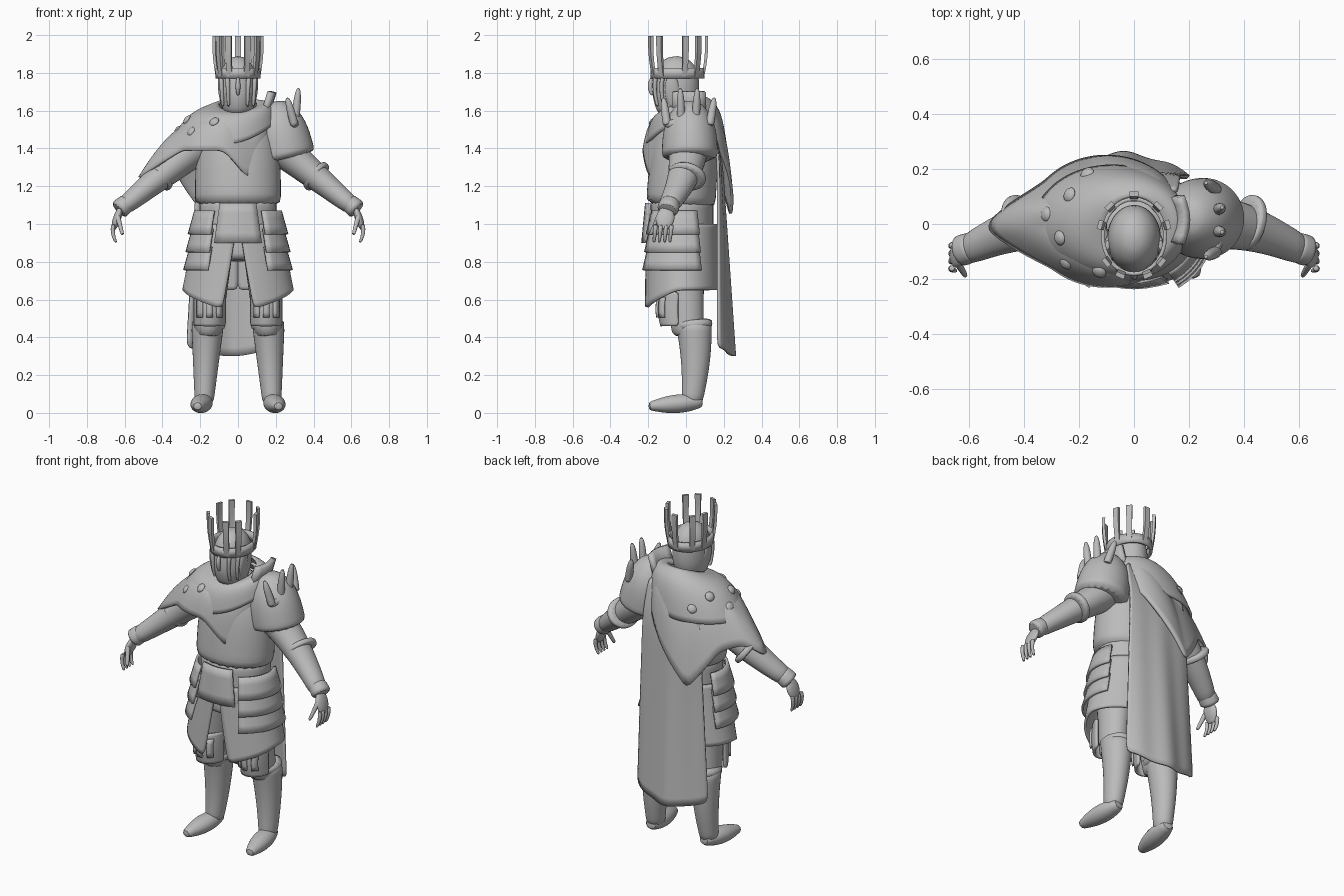
import bpy, bmesh
from math import sin, cos, pi, radians
from mathutils import Vector

cube = bpy.data.objects.get("Cube")
if cube:
    bpy.data.objects.remove(cube, do_unlink=True)

tone = (.5, .5, .5, 1)
grey = bpy.data.materials.new("plain_grey")
grey.use_nodes = True
grey.diffuse_color = tone
grey.node_tree.nodes["Principled BSDF"].inputs["Base Color"].default_value = tone
ALONG_Y, UP = Vector((0, 1, 0)), Vector((0, 0, 1))


def sheet(name, surface, columns, rows, thick=.014, capped=False, mirror=False, smooth=True):
    """Surface over u and v from nought to one; seams are welded."""
    bm = bmesh.new()
    grid = [[bm.verts.new(surface(i / columns, j / rows)) for i in range(columns + 1)]
            for j in range(rows + 1)]
    for low, high in zip(grid, grid[1:]):
        for i in range(columns):
            bm.faces.new((low[i], low[i + 1], high[i + 1], high[i]))
    bmesh.ops.remove_doubles(bm, verts=bm.verts, dist=.0001)
    if capped:
        bmesh.ops.holes_fill(bm, edges=bm.edges, sides=0)
    bmesh.ops.recalc_face_normals(bm, faces=bm.faces)
    mesh = bpy.data.meshes.new(name)
    bm.to_mesh(mesh)
    bm.free()
    mesh.materials.append(grey)
    part = bpy.data.objects.new(name, mesh)
    bpy.context.collection.objects.link(part)
    if mirror:
        part.modifiers.new("mirror", 'MIRROR').use_mirror_merge = False
    if smooth:
        part.modifiers.new("rounding", 'SUBSURF').levels = 1
    if not capped:
        solid = part.modifiers.new("thickness", 'SOLIDIFY')
        solid.thickness, solid.offset = thick, 0
    bpy.ops.object.select_all(action='DESELECT')
    part.select_set(True)
    bpy.context.view_layer.objects.active = part
    bpy.ops.object.shade_smooth_by_angle(angle=radians(50))


def limb(name, start, end, wide, deep, profile, bow=(0, 0, 0), side=ALONG_Y,
         sides=16, steps=8, turn=0, **options):
    """Closed tube whose thickness follows a profile along its length."""
    start, end, bow = Vector(start), Vector(end), Vector(bow)
    across = (end - start).cross(side).normalized()
    other = (end - start).cross(across).normalized()

    def surface(u, v):
        angle = 2 * pi * u + turn
        ring = across * wide * cos(angle) + other * deep * sin(angle)
        return start.lerp(end, v) + bow * sin(pi * v) + ring * profile(v)
    sheet(name, surface, sides, steps, capped=True, **options)


def taper(last):
    return lambda t: 1 + (last - 1) * t


def dome(power):
    return lambda t: max(.1, 1 - t ** power) ** .5


def bulb(t):
    return max(.2, sin(pi * t)) ** .4


def around(degrees, rx, ry, z, cx=0, cy=-.02):
    """Point on an ellipse, zero degrees facing front."""
    a = radians(degrees)
    return Vector((cx + rx * sin(a), cy - ry * cos(a), z))


# Breastplate and hips
limb("breastplate", (0, -.03, 1.08), (0, .01, 1.63), .23, .185, dome(4), sides=24)
limb("hips", (0, -.02, 1.14), (0, -.02, .8), .21, .17, taper(1))


# Split cloth skirt, layered hip plates and front plate
def skirt(u, v):
    opening = 2 + 15 * v
    hem = .55 + .1 * min(1, u * 2.5)
    return around(opening + (180 - opening) * u, .22 + .07 * v, .18 + .02 * v, 1 + (hem - 1) * v)


sheet("cloth_skirt", skirt, 16, 8, mirror=True)
for layer in range(3):
    def hip_plate(u, v):
        flare = .012 * layer + .035 * v
        return around(34 + 80 * u, .225 + flare, .19 + flare, 1.07 - .095 * layer - .125 * v)
    sheet("hip_plate", hip_plate, 10, 3, mirror=True, smooth=False)


def front_plate(u, v):
    return Vector(((u - .5) * (.19 + .06 * v), -.19 - .02 * v - .02 * sin(pi * u), 1.11 - .21 * v))


sheet("front_plate", front_plate, 6, 4, smooth=False)

# Legs, boots and knee guards
limb("thigh", (.12, -.02, .9), (.16, .01, .4), .1, .12, taper(.7), mirror=True)
limb("greave", (.16, .04, .49), (.18, .03, .04), .09, .1, taper(.55), bow=(0, .015, 0), mirror=True)
limb("greave_rim", (.155, .035, .5), (.155, .04, .43), .095, .11, taper(.9), steps=2, mirror=True)
limb("boot", (.175, .09, .06), (.215, -.2, .035), .066, .057, lambda t: bulb(t) * taper(.75)(t),
     side=UP, mirror=True)


def knee(degrees, v, lift=0):
    bulge = lift + .015 * sin(pi * v)
    return around(degrees, .08 + lift, .11 + bulge, .64 - .18 * v, .15)


sheet("knee_guard", lambda u, v: knee(160 * u - 80, v), 10, 6, mirror=True)
for middle in (-35, 0, 35):
    sheet("knee_rib", lambda u, v: knee(middle + 20 * u - 10, .15 + .6 * v, .01), 2, 4,
          mirror=True, smooth=False)

# Arms, cuffs and hands
limb("arm", (.17, .01, 1.45), (.62, -.1, 1.08), .105, .12, taper(.45), bow=(0, .035, 0), mirror=True)
limb("elbow_band", (.43, 0, 1.24), (.4, .01, 1.265), .09, .105, taper(1), steps=3, mirror=True)
limb("wrist_cuff", (.635, -.1, 1.07), (.58, -.08, 1.12), .055, .06, taper(.9), steps=3, mirror=True)
limb("palm", (.62, -.1, 1.09), (.66, -.12, .97), .022, .05, bulb, mirror=True)
for finger in range(4):
    y = .028 * finger - .16
    limb("finger", (.66, y, 1), (.645, y - .01, .9), .014, .014, taper(.6), bow=(.01, 0, 0),
         sides=8, steps=4, mirror=True)
limb("thumb", (.64, -.14, 1.05), (.61, -.19, .94), .016, .016, taper(.6), sides=8, steps=4, mirror=True)


# Head and face guard
def on_head(degrees, swell, z):
    return around(degrees, .1 * swell, .12 * swell, z, cy=-.045)


def skull(t):
    return min(1, .7 + t) * dome(6)(t)


limb("head", (0, -.06, 1.57), (0, -.045, 1.89), .1, .125, skull, sides=20)
sheet("crown_band", lambda u, v: on_head(360 * u, 1.13, 1.77 + .055 * v), 36, 1, smooth=False)
for turn in (-54, -30, 30, 54):
    limb("face_bar", on_head(turn, 1.12, 1.78), on_head(turn, 1, 1.62), .014, .014,
         taper(.6), bow=(0, -.01, 0), sides=8, steps=5)
limb("nose_bar", (0, -.18, 1.78), (0, -.18, 1.68), .014, .014, bulb, bow=(0, -.01, 0), sides=8)
for turn in (-75, 75):
    limb("cheek_guard", on_head(turn, 1, 1.79), on_head(turn, .8, 1.62), .018, .04, bulb)

# Crown prongs lean outward with flat tips
for turn in (-136, -106, -52, -23, 23, 52, 106, 136, 180):
    limb("crown_prong", on_head(turn, 1.12, 1.78), on_head(turn, 1.28, 1.995), .01, .02, taper(1.2),
         bow=on_head(turn, .06, 0) - on_head(turn, 0, 0), side=around(turn + 90, 1, 1, 0, cy=0),
         sides=4, steps=5, turn=pi / 4, smooth=False)


# Two-layer shoulder mantle; the lower layer hangs in three points
def point_at(degrees, centre, width):
    gap = abs(degrees - centre)
    return max(0, 1 - min(gap, 360 - gap) / width)


def upper_hem(degrees):
    lift = max(0, sin(radians(degrees)))
    return around(degrees, .28, .21, 1.42 + .12 * lift ** 2, -.08, 0)


def lower_hem(degrees):
    left_tip = point_at(degrees, -85, 40)
    drop = .16 * left_tip + .16 * point_at(degrees, 35, 30) + .35 * point_at(degrees, -165, 60)
    return around(degrees, .28 + .16 * left_tip, .235, 1.39 - drop, -.1, .01)


def drape(hem, degrees, v, neck, bulge):
    edge = hem(degrees)
    out = Vector((edge.x, edge.y, 0)).normalized()
    collar = out * .1 + UP * (neck + .04 * out.y)
    return collar.lerp(edge, v) + (UP + out * .4) * bulge * sin(pi * v)


def upper_mantle(u, v):
    return drape(upper_hem, 360 * u - 180, v, 1.63, .05)


def lower_mantle(u, v):
    return drape(lower_hem, 360 * u - 180, v, 1.59, .065)


sheet("upper_mantle", upper_mantle, 36, 6)
sheet("lower_mantle", lower_mantle, 48, 6)
for k in range(6):
    spot = upper_mantle(.06 + .08 * k, .8 - .2 * (k % 2))
    out = Vector((spot.x, spot.y, .2)).normalized()
    limb("mantle_stud", spot, spot + out * .02, .03, .03, dome(2), side=out.cross(UP), sides=12, steps=4)


# Long back cape, hung under the mantle and bowed outward with soft folds
def cape(u, v):
    x = u * (.36 + .11 * v) - .2 - .07 * v
    shoulder = .05 * min(1, v * 6) * (1 - v)
    bow = .08 * (sin(pi * u) - .6) * v
    fold = .008 * sin(16 * u) * v
    hem = .35 - .05 * sin(pi * u)
    return Vector((x, .12 + shoulder + .1 * v + bow + fold, 1.58 + (hem - 1.58) * v))


sheet("cape", cape, 16, 14)

# Left shoulder armour with a raised claw
limb("shoulder_armour", (.26, .02, 1.34), (.19, .02, 1.65), .155, .15, dome(3), sides=20)


def shoulder_collar(u, v):
    return Vector((.13 + .04 * v + .02 * sin(pi * u), .17 * u - .07, 1.57 + .13 * v))


sheet("shoulder_collar", shoulder_collar, 6, 2, thick=.03, smooth=False)
limb("claw_base", (.29, -.12, 1.53), (.29, .14, 1.53), .025, .03, bulb, bow=(.025, 0, 0), side=UP)
for k in range(4):
    y, inner = .075 * k - .1, sin(pi * k / 3)
    limb("claw_spike", (.3, y, 1.52), (.26 + .07 * inner, 1.2 * y, 1.67 + .06 * inner), .024, .024,
         dome(4), sides=8)
